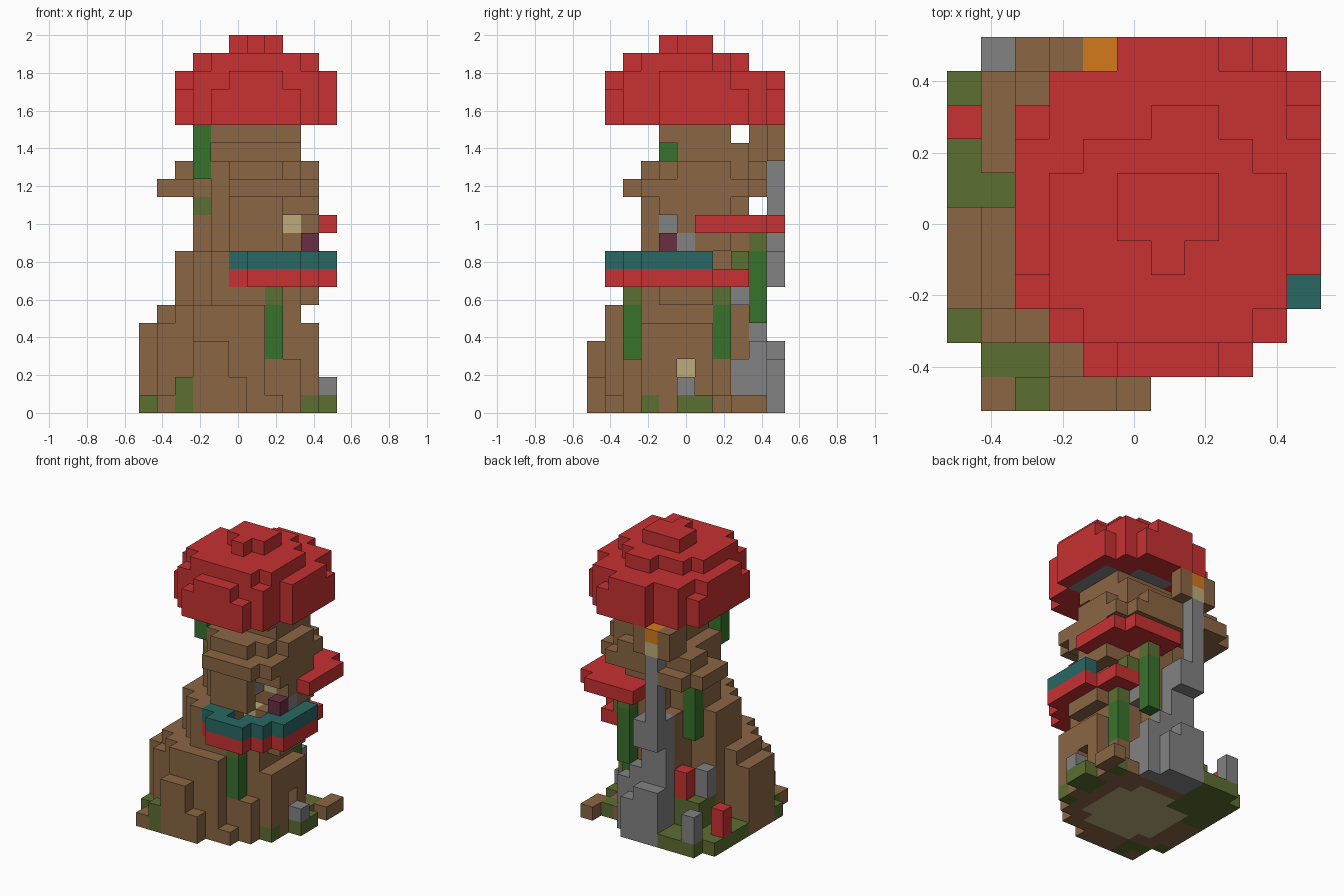
import bpy
import bmesh
from mathutils import Vector

default_cube = bpy.data.objects.get("Cube")
if default_cube:
    bpy.data.objects.remove(default_cube, do_unlink=True)

SIZE = 2 / 21          # edge of one block
HALF = 5.5             # half of the plan, in blocks

# Flat colours, given in display values and turned into linear ones
PALETTE = {
    "brown": (139, 102, 68), "red": (199, 49, 50), "teal": (41, 104, 99),
    "leaf": (56, 114, 44), "moss": (92, 110, 50), "grey": (130, 130, 130),
    "cream": (188, 172, 124), "plum": (104, 47, 66), "orange": (212, 122, 26),
}


def linear(value):
    value /= 255
    return value / 12.92 if value <= 0.04045 else ((value + 0.055) / 1.055) ** 2.4


def make_material(name, display):
    material = bpy.data.materials.new(name)
    colour = (*[linear(channel) for channel in display], 1)
    material.use_nodes = True
    material.node_tree.nodes["Principled BSDF"].inputs["Base Color"].default_value = colour
    material.diffuse_color = colour
    return material


MATERIALS = {name: make_material(name, display) for name, display in PALETTE.items()}
blocks = {}            # block position -> (part name, colour name)


def box(i0, i1, j0, j1, k0, k1):
    """All blocks of an inclusive range."""
    return [(i, j, k) for i in range(i0, i1 + 1)
            for j in range(j0, j1 + 1) for k in range(k0, k1 + 1)]


def post(i, j, k0, k1):
    return box(i, i, j, j, k0, k1)


def disc(i0, i1, j0, j1, k0, k1, power=2.0):
    """A rounded slab that touches all four sides of its range."""
    ci, cj = (i0 + i1) / 2, (j0 + j1) / 2
    ri, rj = (i1 - i0 + 1) / 2, (j1 - j0 + 1) / 2
    return [(i, j, k) for i, j, k in box(i0, i1, j0, j1, k0, k1)
            if (abs(i - ci) / ri) ** power + (abs(j - cj) / rj) ** power <= 1]


def put(part, colour, *groups):
    for group in groups:
        for cell in group:
            blocks[cell] = (part, colour)


def clear(*groups):
    for group in groups:
        for cell in group:
            blocks.pop(cell, None)


# Ground slab with a sandy core and mossy garden
put("ground", "brown", disc(0, 9, 1, 9, 0, 0, 2.6), box(1, 5, 0, 0, 0, 0),
    box(10, 10, 8, 9, 0, 0), post(9, 7, 0, 0))
clear(post(9, 2, 0, 0))
put("ground", "cream", disc(2, 7, 2, 7, 0, 0))
put("ground", "moss", box(0, 3, 7, 9, 0, 0), box(0, 1, 6, 6, 0, 0), box(1, 3, 10, 10, 0, 0),
    post(0, 2, 0, 0), box(1, 2, 1, 1, 0, 0), post(2, 0, 0, 1),
    box(9, 10, 5, 6, 0, 0), post(9, 3, 0, 0), post(9, 8, 0, 0))

# Rock, tapering upwards
put("rock", "brown",
    disc(0, 9, 1, 8, 1, 4), disc(1, 8, 1, 8, 5, 5), disc(2, 9, 2, 8, 6, 6),
    disc(2, 8, 2, 8, 7, 8), disc(3, 9, 3, 8, 9, 11),
    box(3, 5, 0, 0, 1, 1), box(3, 4, 0, 0, 2, 3))
# Cut away the garden corner, the front right corner, the doorway and the room
clear(box(0, 3, 7, 9, 1, 8), box(0, 3, 8, 9, 9, 11), box(0, 1, 6, 6, 1, 5))
clear(box(7, 9, 0, 1, 3, 6), box(8, 9, 2, 2, 3, 6), box(8, 9, 5, 5, 1, 2))
clear(box(7, 9, 0, 4, 8, 8), box(8, 9, 0, 4, 9, 10), post(7, 4, 9, 10), post(3, 4, 9, 11))
put("rock", "brown", box(8, 9, 4, 4, 8, 8))

# Upper ledge and the neck under the cap
put("ledge", "brown", disc(3, 9, 2, 9, 12, 12, 2.6))
clear(box(3, 4, 2, 4, 12, 12))
put("ledge", "brown", box(1, 3, 7, 9, 12, 12), box(2, 3, 10, 10, 12, 12), post(4, 4, 12, 12),
    disc(3, 9, 3, 9, 13, 13), box(2, 3, 8, 9, 13, 13))
put("neck", "brown", box(4, 8, 5, 8, 14, 14), disc(4, 8, 4, 7, 15, 16, 4),
    post(5, 10, 14, 15), box(3, 4, 9, 9, 14, 15), post(3, 10, 14, 15))

# Garden steps and small posts
put("garden", "moss", box(2, 3, 7, 8, 1, 2))
put("grey_posts", "grey", post(1, 10, 1, 2), post(2, 7, 3, 4), post(10, 5, 1, 1))
put("red_posts", "red", post(0, 8, 1, 2), post(3, 8, 3, 4))
put("lamp_stone", "cream", post(7, 5, 2, 2))

# Chimney climbing the back, with a glowing top
put("chimney", "grey", box(4, 6, 10, 10, 0, 2), box(4, 5, 10, 10, 3, 3),
    box(4, 7, 9, 9, 0, 3), box(4, 6, 9, 9, 4, 4), box(7, 7, 8, 8, 1, 2),
    box(4, 5, 9, 9, 5, 8), box(4, 5, 10, 10, 7, 8), post(4, 10, 9, 13), post(7, 8, 6, 6))
put("chimney_top", "cream", post(4, 10, 14, 14))
put("chimney_top", "orange", post(4, 10, 15, 15))

# Balcony: red floor, teal railing on its outer edge
floor = [(i, j, k) for i, j, k in box(5, 10, 1, 8, 7, 7)
         if i - j <= 7 <= i + j <= 17 and (i < 10 or j < 7) and not (i < 7 and j > 4)]
put("balcony_floor", "red", floor)
put("balcony_rail", "teal", box(5, 6, 2, 2, 8, 8), box(6, 8, 1, 1, 8, 8),
    box(8, 9, 2, 2, 8, 8), box(9, 10, 3, 3, 8, 8), box(10, 10, 4, 6, 8, 8))

# Things in the room behind the balcony
put("room", "plum", post(9, 4, 9, 9))
put("room", "grey", post(9, 5, 9, 9), post(7, 4, 10, 10))
put("room", "cream", post(8, 5, 10, 10), post(7, 4, 8, 8))

# Red awning on the back left
awning = [(i, j, k) for i, j, k in box(6, 10, 6, 10, 10, 10) if 12 < i + j < 20]
put("awning", "red", awning)

# Hanging vines with mossy roots: (i, j, lowest, highest leaf)
for i, j, low, high in ((7, 2, 3, 5), (8, 7, 3, 5), (7, 9, 5, 8), (3, 7, 7, 10), (3, 4, 13, 15)):
    put("vines", "leaf", post(i, j, low, high))
put("vine_roots", "moss", post(7, 2, 6, 6), post(8, 7, 6, 6), post(7, 9, 9, 9),
    post(8, 8, 8, 8), post(3, 5, 11, 11))

# Domed cap with grey gills around the neck
neck = {cell: kind for cell, kind in blocks.items() if cell[2] == 16}
put("cap", "red", disc(2, 10, 1, 10, 16, 17, 2.6),
    disc(2, 10, 1, 10, 18, 18), disc(3, 9, 2, 7, 19, 19, 2.3),
    box(6, 7, 8, 8, 19, 19), box(5, 7, 5, 6, 20, 20), post(6, 4, 20, 20))
clear(post(4, 10, 16, 18), post(10, 3, 16, 18))
put("gills", "grey", disc(3, 9, 3, 8, 16, 16))
blocks.update(neck)

# Each face of a block: its normal and the corners around it
FACES = []
for axis in range(3):
    for side in (0, 1):
        ring = []
        for a, b in ((0, 0), (1, 0), (1, 1), (0, 1)):
            corner = [0, 0, 0]
            corner[axis], corner[(axis + 1) % 3], corner[(axis + 2) % 3] = side, a, b
            ring.append(tuple(corner))
        normal = tuple((2 * side - 1) if n == axis else 0 for n in range(3))
        FACES.append((normal, ring if side else ring[::-1]))


def build(part):
    """Make one object out of the exposed faces of a part."""
    cells = {cell: colour for cell, (name, colour) in blocks.items() if name == part}
    slots = sorted(set(cells.values()))
    mesh = bpy.data.meshes.new(part)
    for name in slots:
        mesh.materials.append(MATERIALS[name])
    bm = bmesh.new()
    corners = {}

    def vertex(point):
        if point not in corners:
            x, y, z = point
            corners[point] = bm.verts.new(Vector((x - HALF, y - HALF, z)) * SIZE)
        return corners[point]

    for cell, colour in cells.items():
        for normal, ring in FACES:
            neighbour = tuple(c + n for c, n in zip(cell, normal))
            if neighbour in blocks:
                continue
            points = [tuple(c + o for c, o in zip(cell, offset)) for offset in ring]
            face = bm.faces.new([vertex(point) for point in points])
            face.material_index = slots.index(colour)
    bm.to_mesh(mesh)
    bm.free()
    bpy.context.collection.objects.link(bpy.data.objects.new(part, mesh))


for part in sorted({name for name, colour in blocks.values()}):
    build(part)
